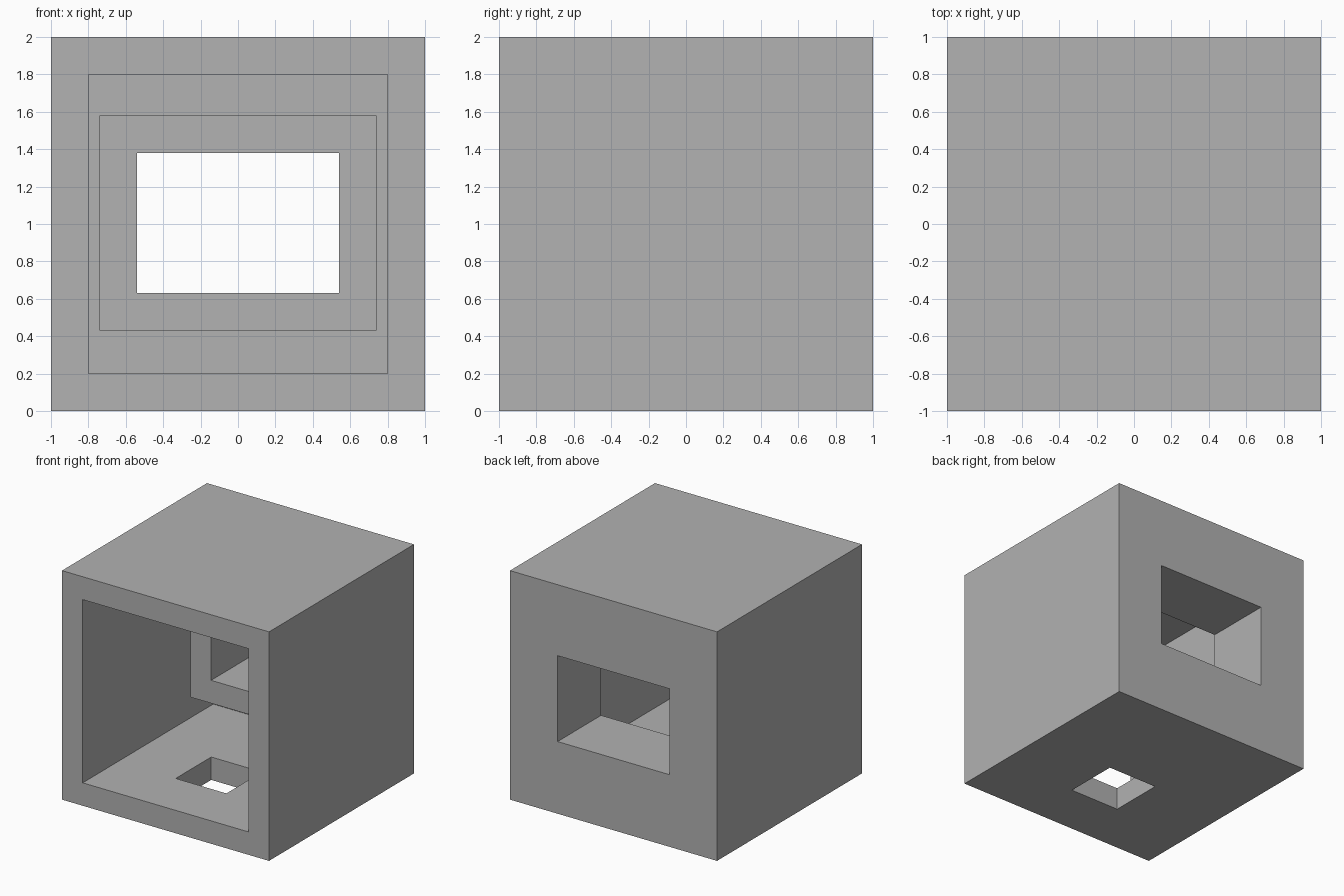
import bpy

default = bpy.data.objects.get("Cube")
if default:
    bpy.data.objects.remove(default, do_unlink=True)

grey = bpy.data.materials.new("plain_grey")
grey.use_nodes = True
colour = (0.445, 0.445, 0.445, 1)
grey.diffuse_color = colour
grey.node_tree.nodes["Principled BSDF"].inputs["Base Color"].default_value = colour


def box(name, x, y, z):
    """Box from (min, max) ranges on each axis."""
    ranges = (x, y, z)
    bpy.ops.mesh.primitive_cube_add(size=1)
    ob = bpy.context.object
    ob.name = name
    for v in ob.data.vertices:
        v.co = [hi if c > 0 else lo for c, (lo, hi) in zip(v.co, ranges)]
    ob.data.materials.append(grey)
    return ob


def combine(target, tool, operation):
    """Apply a boolean and discard the tool."""
    mod = target.modifiers.new(operation.lower(), "BOOLEAN")
    mod.operation = operation
    mod.solver = "EXACT"
    mod.object = tool
    bpy.context.view_layer.objects.active = target
    bpy.ops.object.modifier_apply(modifier=mod.name)
    bpy.data.objects.remove(tool, do_unlink=True)


# Outer shell, open at the front
shell = box("room_shell", (-1, 1), (-1, 1), (0, 2))
combine(shell, box("room_cavity", (-0.8, 0.8), (-1.2, 0.8), (0.2, 1.8)), "DIFFERENCE")

# Deep window surround standing out from the back wall
combine(shell, box("window_surround", (-0.74, 0.74), (0.4, 0.9), (0.43, 1.58)), "UNION")
combine(shell, box("window_opening", (-0.54, 0.54), (0.2, 1.2), (0.63, 1.38)), "DIFFERENCE")

# Square hatch through the floor
combine(shell, box("floor_hatch", (-0.245, 0.245), (-0.51, -0.02), (-0.2, 0.3)), "DIFFERENCE")
